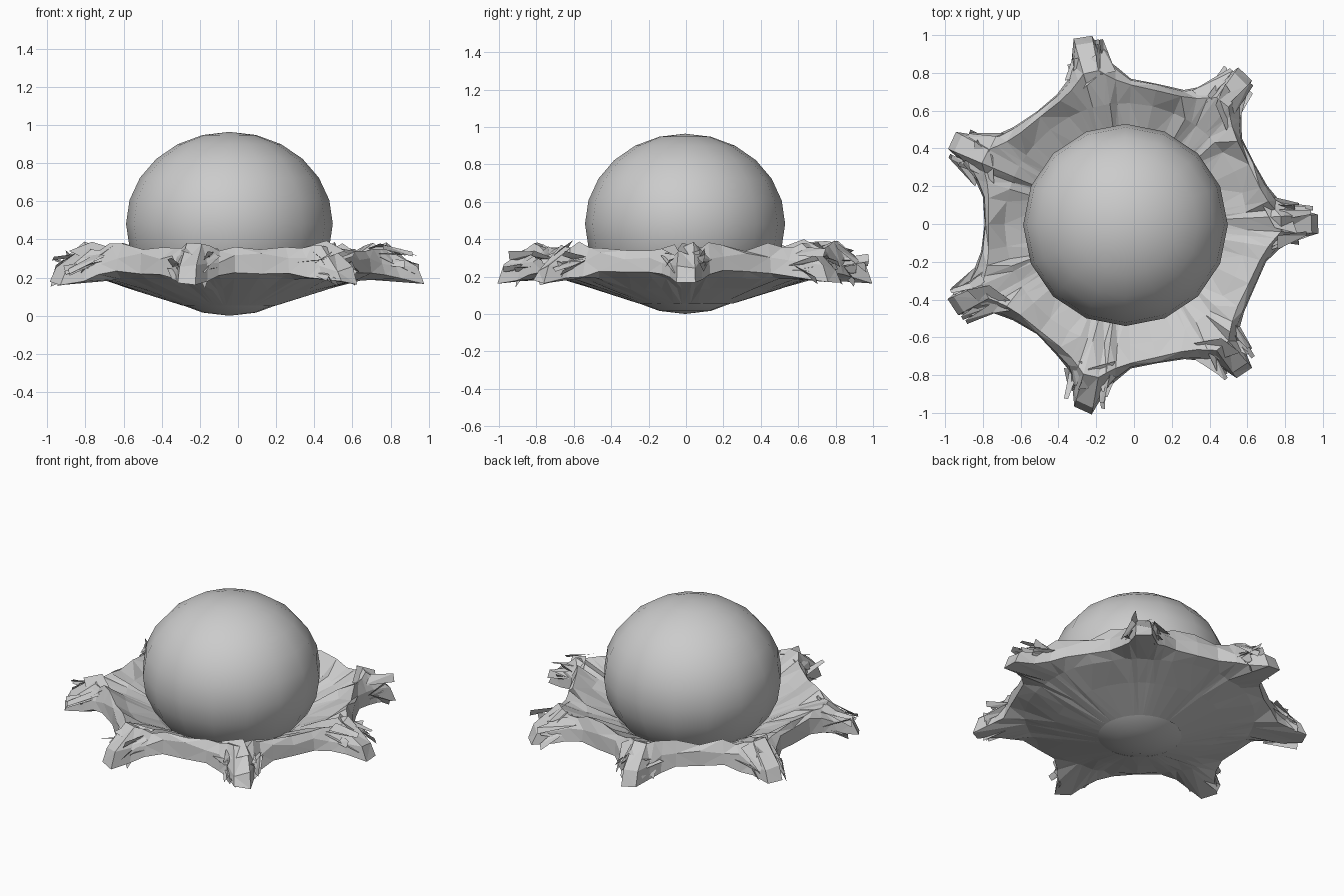
import bpy, bmesh, math, random
from mathutils import Vector

if "Cube" in bpy.data.objects:
    bpy.data.objects.remove(bpy.data.objects["Cube"])

random.seed(7)
CX = -0.045          # common axis of ball and skirt
ARMS = 7
STEP = 2 * math.pi / ARMS


def finish(name, bm, smooth=False):
    bmesh.ops.recalc_face_normals(bm, faces=bm.faces)
    mesh = bpy.data.meshes.new(name)
    bm.to_mesh(mesh)
    bm.free()
    for p in mesh.polygons:
        p.use_smooth = smooth
    ob = bpy.data.objects.new(name, mesh)
    bpy.context.collection.objects.link(ob)
    return ob


def polar(r, a, z):
    return Vector((CX + r * math.cos(a), r * math.sin(a), z))


def jit(s):
    return random.uniform(-s, s)


# Ball: slightly flattened, low-poly outline, its underside forms the foot
bm = bmesh.new()
bmesh.ops.create_uvsphere(bm, u_segments=16, v_segments=12, radius=1)
for v in bm.verts:
    v.co = Vector((CX + v.co.x * 0.542, v.co.y * 0.535 - 0.005, 0.482 + v.co.z * 0.482))
finish("ball", bm, smooth=True)

# Skirt: seven-armed leafy bowl, lofted from radial profiles
# (angle from arm axis in degrees, outer radius, arm weight 0..1)
half = [(2.8, 1.015, 1.0), (5.5, 0.90, 0.7),
        (9, 0.83, 0.4), (15, 0.775, 0.12)]
cols = ([(-d, r, w) for d, r, w in reversed(half)] + half +
        [(180 / ARMS, 0.75, 0.0)])

bm = bmesh.new()
rings = []
for k in range(ARMS):
    for d, R, w in cols:
        a = k * STEP + math.radians(d)
        R += jit(0.012)
        crest = 0.725 + 0.10 * w
        prof = [(0.25, 0.055, 0), (0.50, 0.135, 0.004),
                (0.69, 0.195 - 0.005 * w, 0.008),
                (R, 0.23 - 0.06 * w, 0.012),                   # lower edge
                (R - 0.005 - 0.03 * w, 0.315 - 0.06 * w, 0.025),  # upper edge
                (crest, 0.36 + 0.01 * w, 0.025),               # rim crest
                (0.64, 0.30, 0.02),
                (0.45, 0.21, 0.005)]
        rings.append([bm.verts.new(polar(r, a, z + jit(s))) for r, z, s in prof])
n = len(rings)
for i, A in enumerate(rings):
    B = rings[(i + 1) % n]
    m = len(A)
    for j in range(m):
        q = (j + 1) % m
        bm.faces.new((A[j], B[j], B[q], A[q]))
bmesh.ops.triangulate(bm, faces=[f for f in bm.faces])
finish("leafy_skirt", bm)

# Frayed splinters spreading beside each arm, and a raised flap at its base
bm = bmesh.new()
for k in range(ARMS):
    a = k * STEP
    side = Vector((-math.sin(a), math.cos(a), 0))
    for s in (-1, 1):
        for i in range(6):
            r0, r1 = random.uniform(0.74, 0.82), random.uniform(0.89, 1.0)
            z0, z1 = random.uniform(0.23, 0.36), random.uniform(0.18, 0.32)
            wid = random.uniform(0.02, 0.05)
            p0 = polar(r0, a, z0) + side * s * random.uniform(0.04, 0.12)
            p1 = polar(r1, a, z1) + side * s * random.uniform(0.05, 0.105)
            tilt = Vector((0, 0, jit(0.05)))
            c = [p0 - side * wid, p0 + side * wid + tilt,
                 p1 + side * 0.014 + tilt, p1 - side * 0.008]
            bm.faces.new([bm.verts.new(v) for v in c])
    f = random.choice((-1, 1))
    pts = [(0.72, -0.11, 0.35), (0.79, 0.02, 0.39 + jit(0.02)),
           (0.91, 0.05, 0.34), (0.87, -0.06, 0.30)]
    bm.faces.new([bm.verts.new(polar(r, a, z) + side * o * f) for r, o, z in pts])
bmesh.ops.triangulate(bm, faces=bm.faces)
finish("frayed_tips", bm)
